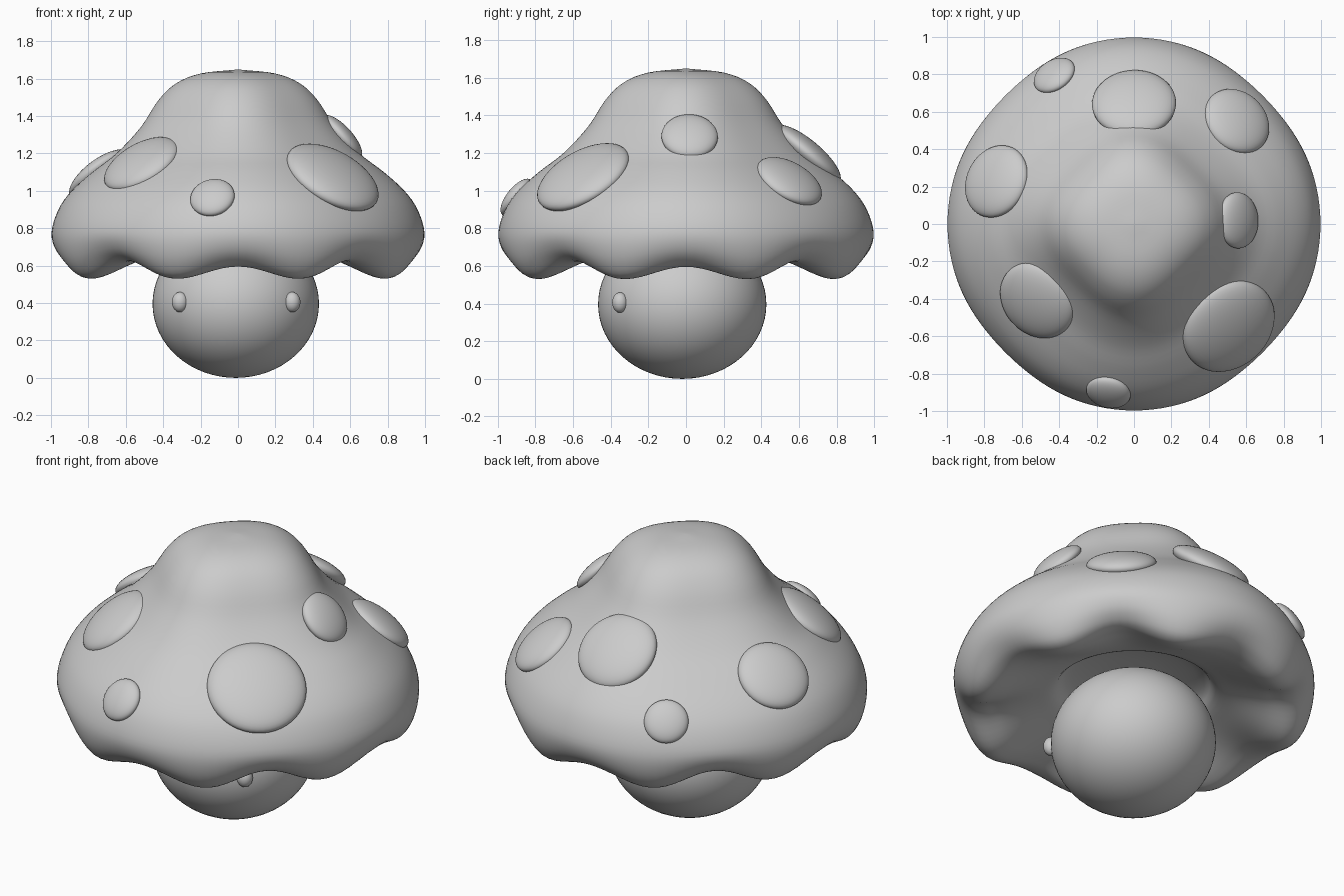
import bpy, bmesh
from math import cos, sin, pi
from mathutils import Vector, Matrix
from mathutils.bvhtree import BVHTree

if "Cube" in bpy.data.objects:
    bpy.data.objects.remove(bpy.data.objects["Cube"], do_unlink=True)

grey = bpy.data.materials.new("plain_grey")
grey.use_nodes = True
grey.diffuse_color = (0.6, 0.6, 0.6, 1)
grey.node_tree.nodes["Principled BSDF"].inputs["Base Color"].default_value = (0.6, 0.6, 0.6, 1)


def finish(bm, name):
    bmesh.ops.recalc_face_normals(bm, faces=bm.faces)
    mesh = bpy.data.meshes.new(name)
    bm.to_mesh(mesh)
    bm.free()
    for poly in mesh.polygons:
        poly.use_smooth = True
    mesh.materials.append(grey)
    ob = bpy.data.objects.new(name, mesh)
    bpy.context.collection.objects.link(ob)


def ellipsoid(name, centre, radii, turn=Matrix.Identity(4), segments=48):
    bm = bmesh.new()
    bmesh.ops.create_uvsphere(bm, u_segments=segments, v_segments=segments // 2, radius=1)
    bm.transform(Matrix.Translation(centre) @ turn @ Matrix.Diagonal((*radii, 1)))
    finish(bm, name)


def smooth_curve(points, steps):
    # Catmull-Rom through the control points
    pts = [2 * points[0] - points[1]] + points + [2 * points[-1] - points[-2]]
    out = []
    for a, b, c, d in zip(pts, pts[1:], pts[2:], pts[3:]):
        for i in range(steps):
            t = i / steps
            out.append(0.5 * (2 * b + (c - a) * t + (2 * a - 5 * b + 4 * c - d) * t * t
                              + (3 * b - a - 3 * c + d) * t ** 3))
    return out + [points[-1]]


# Cap profile: radius, height, squareness of the crown, scallop strength
profile = [Vector(p) for p in (
    (0.01, 1.648, 0.04, 0), (0.2, 1.627, 0.06, 0), (0.33, 1.575, 0.08, 0),
    (0.425, 1.485, 0.09, 0), (0.52, 1.34, 0.09, 0), (0.65, 1.2, 0.08, 0),
    (0.78, 1.1, 0.07, 0), (0.89, 1.0, 0.05, 0), (0.96, 0.9, 0.035, 0),
    (1.0, 0.77, 0.025, 0.1), (0.985, 0.65, 0.025, 0.45), (0.93, 0.56, 0.02, 0.85),
    (0.86, 0.53, 0.01, 1), (0.78, 0.545, 0, 0.9), (0.69, 0.585, 0, 0.55),
    (0.55, 0.65, 0, 0.15), (0.44, 0.7, 0, 0), (0.37, 0.77, 0, 0),
    (0.2, 0.81, 0, 0), (0.01, 0.82, 0, 0))]

# Cap: revolved profile with a rounded-square crown and eight rim scallops
bm = bmesh.new()
sides = 128
rings = []
for r, z, square, wave in smooth_curve(profile, 4):
    ring = []
    for i in range(sides):
        a = 2 * pi * i / sides
        notch = wave * (1 + cos(8 * a)) / 2
        rr = max(r * (1 + square * (cos(4 * a) - 1) / 2) - 0.03 * notch, 0.002)
        zz = z + notch * (0.08 - 0.015 * cos(4 * a))
        ring.append(bm.verts.new((rr * cos(a), rr * sin(a), zz)))
    rings.append(ring)
for low, high in zip(rings, rings[1:]):
    for i in range(sides):
        j = (i + 1) % sides
        bm.faces.new((low[i], low[j], high[j], high[i]))
bm.faces.new(rings[0])
bm.faces.new(rings[-1])
bmesh.ops.recalc_face_normals(bm, faces=bm.faces)
cap_surface = BVHTree.FromBMesh(bm)
finish(bm, "cap")

# Spots: flattened domes lying on the cap
spots = {
    "front_left": (0.5, -0.54, 1.06, 0.27),
    "front_right": (-0.53, -0.42, 1.165, 0.22),
    "front_small": (-0.13, -0.87, 0.94, 0.12),
    "left": (0.57, 0.02, 1.3, 0.15),
    "back_left": (0.55, 0.55, 1.05, 0.19),
    "back": (0.0, 0.65, 1.2, 0.225),
    "back_small": (-0.43, 0.8, 0.95, 0.12),
    "right": (-0.74, 0.23, 1.09, 0.2),
}
for name, (x, y, z, r) in spots.items():
    place, normal, _, _ = cap_surface.find_nearest(Vector((x, y, z)))
    turn = normal.to_track_quat('Z', 'Y').to_matrix().to_4x4()
    ellipsoid("spot_" + name, place - normal * 0.04 * r, (r, r, 0.02 + 0.24 * r), turn)

# Body and eyes
ellipsoid("body", (-0.012, -0.02, 0.396), (0.445, 0.447, 0.396), segments=64)
for side, x in (("left", 0.29), ("right", -0.31)):
    ellipsoid("eye_" + side, (x, -0.35, 0.405), (0.044, 0.042, 0.054), segments=24)
